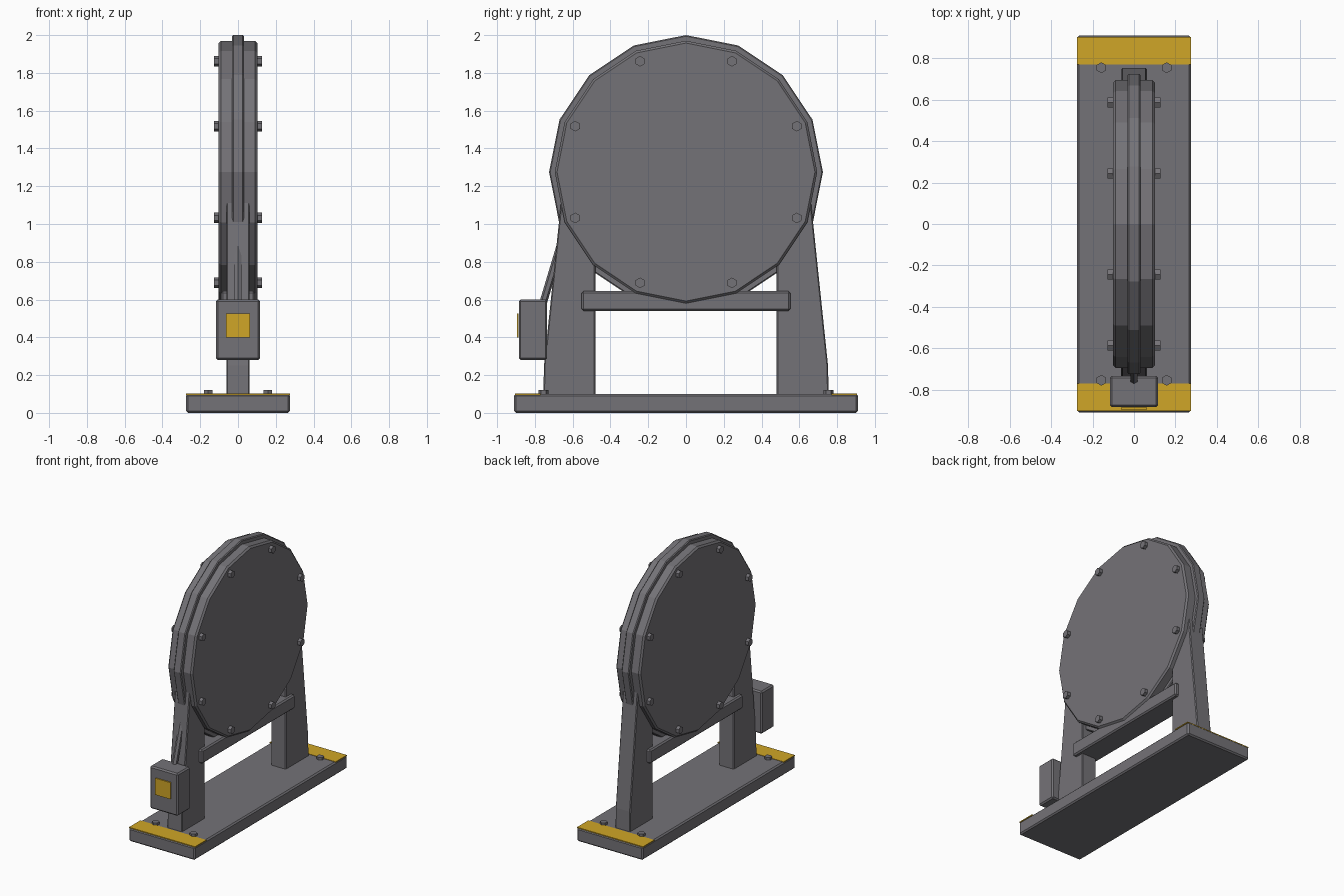
import bpy, bmesh, math
from mathutils import Vector

if "Cube" in bpy.data.objects:
    bpy.data.objects.remove(bpy.data.objects["Cube"])


def material(name, rgb):
    m = bpy.data.materials.new(name)
    m.diffuse_color = (*rgb, 1)
    m.use_nodes = True
    m.node_tree.nodes["Principled BSDF"].inputs["Base Color"].default_value = m.diffuse_color
    return m


GREY = material("steel grey", (0.175, 0.17, 0.185))
YELLOW = material("safety yellow", (0.63, 0.38, 0.02))


def finish(name, bm, mat, bevel=0.0):
    bmesh.ops.recalc_face_normals(bm, faces=bm.faces)
    me = bpy.data.meshes.new(name)
    bm.to_mesh(me)
    bm.free()
    me.materials.append(mat)
    ob = bpy.data.objects.new(name, me)
    bpy.context.collection.objects.link(ob)
    if bevel:
        mod = ob.modifiers.new("bevel", 'BEVEL')
        mod.width = bevel
        mod.segments = 1
        mod.limit_method = 'ANGLE'
        mod.angle_limit = math.radians(40)
    return ob


def box(name, lo, hi, mat=GREY, bevel=0.0):
    bm = bmesh.new()
    bmesh.ops.create_cube(bm, size=1)
    for v in bm.verts:
        v.co = Vector([(a + b) / 2 + c * (b - a) for a, b, c in zip(lo, hi, v.co)])
    return finish(name, bm, mat, bevel)


def prism(name, profile, x0, x1, bevel=0.0):
    """Extrude a (y, z) profile along x."""
    bm = bmesh.new()
    f = bm.faces.new([bm.verts.new((x0, y, z)) for y, z in profile])
    r = bmesh.ops.extrude_face_region(bm, geom=[f])
    for v in r["geom"]:
        if isinstance(v, bmesh.types.BMVert):
            v.co.x = x1
    return finish(name, bm, GREY, bevel)


def ngon(n, r, y, z):
    return [(y + r * math.sin(2 * math.pi * i / n), z + r * math.cos(2 * math.pi * i / n))
            for i in range(n)]


def rod(name, a, b, r, n):
    a, b = Vector(a), Vector(b)
    bm = bmesh.new()
    bmesh.ops.create_cone(bm, cap_ends=True, segments=n, radius1=r, radius2=r,
                          depth=(b - a).length)
    rot = (b - a).to_track_quat('Z', 'Y')
    for v in bm.verts:
        v.co = rot @ v.co + (a + b) / 2
    return finish(name, bm, GREY)


CZ = 1.275  # wheel centre height

# base with warning strips and anchor bolts
box("base_plate", (-0.275, -0.91, 0), (0.275, 0.91, 0.1), GREY, 0.01)
for s, side in ((-1, "front"), (1, "back")):
    ys = sorted((s * 0.77, s * 0.904))
    box("warning_strip_" + side, (-0.275, ys[0], 0.096), (0.275, ys[1], 0.103), YELLOW)
    for x in (-0.158, 0.158):
        rod("anchor_bolt_" + side, (x, s * 0.755, 0.09), (x, s * 0.755, 0.12), 0.026, 6)
    # tapered support post
    prism("support_post_" + side,
          [(s * y, z) for y, z in ((0.48, 0.09), (0.755, 0.09), (0.752, 0.25),
                                   (0.655, 1.18), (0.48, 1.18))],
          -0.062, 0.062, 0.006)

# round housing and its raised central rim
prism("round_housing", ngon(16, 0.695, 0, CZ), -0.102, 0.102)
bpy.data.objects["round_housing"].data.update()
housing = bpy.data.objects["round_housing"]
mod = housing.modifiers.new("bevel", 'BEVEL')  # only the two cover edges are sharp
mod.width = 0.012
mod.segments = 1
mod.limit_method = 'ANGLE'
mod.angle_limit = math.radians(40)
prism("central_rim", ngon(16, 0.725, 0, CZ), -0.031, 0.031, 0.006)

# cover bolts on both sides
for i in range(8):
    a = math.radians(22.5 + 45 * i)
    y, z = 0.635 * math.cos(a), CZ + 0.635 * math.sin(a)
    for s in (-1, 1):
        x0, x1 = sorted((s * 0.09, s * 0.127))
        prism("cover_bolt", ngon(6, 0.028, y, z), x0, x1)

# cross beam under the housing
box("cross_beam", (-0.09, -0.553, 0.54), (0.09, 0.553, 0.644), GREY, 0.01)

# control box, its panel and the cable running into the front post
box("control_box", (-0.117, -0.885, 0.28), (0.117, -0.735, 0.6), GREY, 0.01)
box("control_panel", (-0.063, -0.895, 0.4), (0.063, -0.886, 0.525), YELLOW)
rod("cable", (0, -0.76, 0.57), (0, -0.655, 0.92), 0.02, 6)
